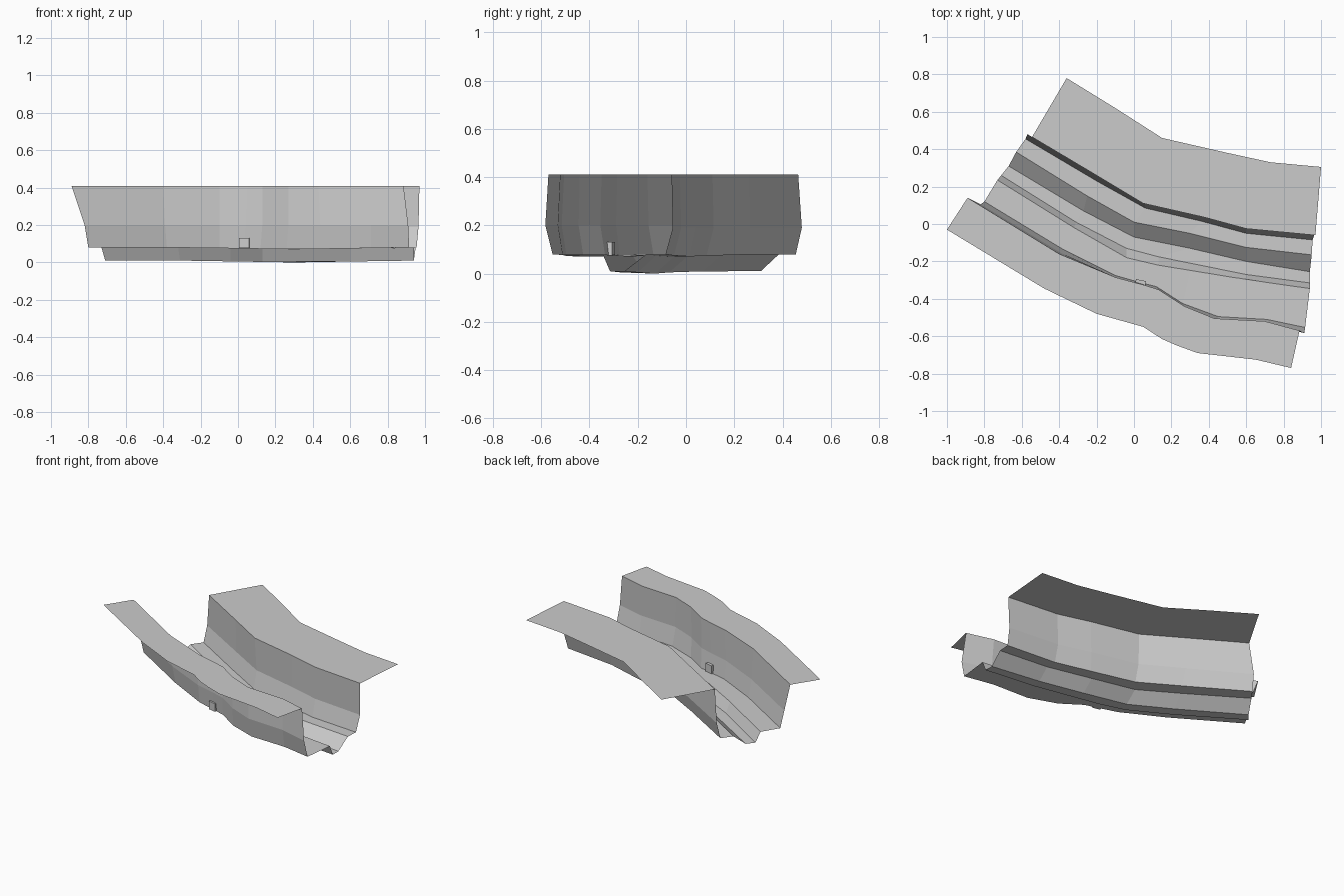
import bpy, bmesh
from mathutils import Matrix

if "Cube" in bpy.data.objects:
    bpy.data.objects.remove(bpy.data.objects["Cube"])


def dip(x, z):
    """Low parts sag slightly around the middle of the bend."""
    return z - (0.01 * max(0, 1 - abs(x - 0.3) / 0.6) if z < 0.1 else 0)


def loft(name, rails):
    """Skin a surface between rails; each rail is (height, [(x, y), ...])."""
    bm = bmesh.new()
    rows = [[bm.verts.new((x, y, dip(x, z))) for x, y in pts] for z, pts in rails]
    for a, b in zip(rows, rows[1:]):
        for i in range(len(a) - 1):
            bm.faces.new((a[i], b[i], b[i + 1], a[i + 1]))
    bmesh.ops.recalc_face_normals(bm, faces=bm.faces)
    if sum(f.normal.z for f in bm.faces) < 0:
        bmesh.ops.reverse_faces(bm, faces=bm.faces)
    me = bpy.data.meshes.new(name)
    bm.to_mesh(me)
    bm.free()
    ob = bpy.data.objects.new(name, me)
    bpy.context.collection.objects.link(ob)
    return ob


def y_on(rail, x):
    """Height of a plan polyline at x."""
    for (x0, y0), (x1, y1) in zip(rail, rail[1:]):
        if x <= x1:
            break
    return y0 + (y1 - y0) * (x - x0) / (x1 - x0)


# Rails shared by several surfaces
back_rim = [(-.545, .465), (-.2, .26), (.05, .11), (.38, .035), (.6, -.025), (.97, -.06)]
back_base = [(-.58, .455), (-.2, .23), (.06, .085), (.36, .015), (.6, -.05), (.955, -.085)]
bank = [(-.73, .235), (-.32, -.02), (-.04, -.18), (.13, -.22), (.6, -.297), (.94, -.345)]
front_rim = [(-.89, .14), (-.4, -.16), (-.1, -.285), (.05, -.325), (.13, -.35),
             (.27, -.44), (.43, -.505), (.7, -.52), (.885, -.57)]
front_base = [(-.80, .12), (-.38, -.135), (-.1, -.275), (.03, -.312), (.12, -.335),
              (.26, -.425), (.45, -.495), (.71, -.51), (.915, -.553)]

# Back plateau
loft("back_plateau", [
    (.41, [(-.36, .78), (-.1, .62), (.15, .46), (.5, .38), (.73, .33), (1.0, .305)]),
    (.41, back_rim)])

# Back cliff with a slight undercut
loft("back_cliff", [
    (.41, back_rim),
    (.19, [(-.57, .48), (-.2, .265), (.06, .115), (.38, .04), (.6, -.02), (.965, -.055)]),
    (.08, back_base)])

# Back shelf, river channel and its banks
loft("river_channel", [
    (.08, back_base),
    (.08, [(-.63, .385), (-.25, .15), (0, .01), (.3, -.05), (.6, -.125), (.95, -.165)]),
    (.01, [(-.67, .31), (-.27, .07), (0, -.07), (.3, -.13), (.6, -.2), (.94, -.255)]),
    (.01, [(-.71, .26), (-.31, .01), (-.04, -.13), (.13, -.175), (.6, -.27), (.94, -.315)]),
    (.08, bank)])

# Front floor between the channel and the front cliff
xs = [-.73, -.32, -.04, .07, .13, .3, .48, .73, .94]
loft("front_floor", [(.08, [(x, y_on(bank, x)) for x in xs]), (.08, front_base)])

# Front cliff
loft("front_cliff", [
    (.08, front_base),
    (.2, [(-.82, .105), (-.39, -.155), (-.1, -.29), (.04, -.327), (.13, -.355),
          (.27, -.445), (.44, -.515), (.71, -.53), (.91, -.583)]),
    (.41, front_rim)])

# Front plateau
loft("front_plateau", [
    (.41, front_rim),
    (.41, [(-1.0, -.03), (-.48, -.345), (-.2, -.48), (.05, -.55), (.15, -.615),
           (.23, -.65), (.34, -.69), (.65, -.725), (.84, -.77)])])

# Small block set in the foot of the front cliff
bpy.ops.mesh.primitive_cube_add(size=1, location=(.035, -.315, .104), rotation=(0, 0, -.2))
block = bpy.context.object
block.name = "wall_block"
block.scale = (.055, .03, .055)

# Land on the ground plane
bpy.context.view_layer.update()
low = min((o.matrix_world @ v.co).z for o in bpy.data.objects for v in o.data.vertices)
for o in bpy.data.objects:
    o.location.z -= low
